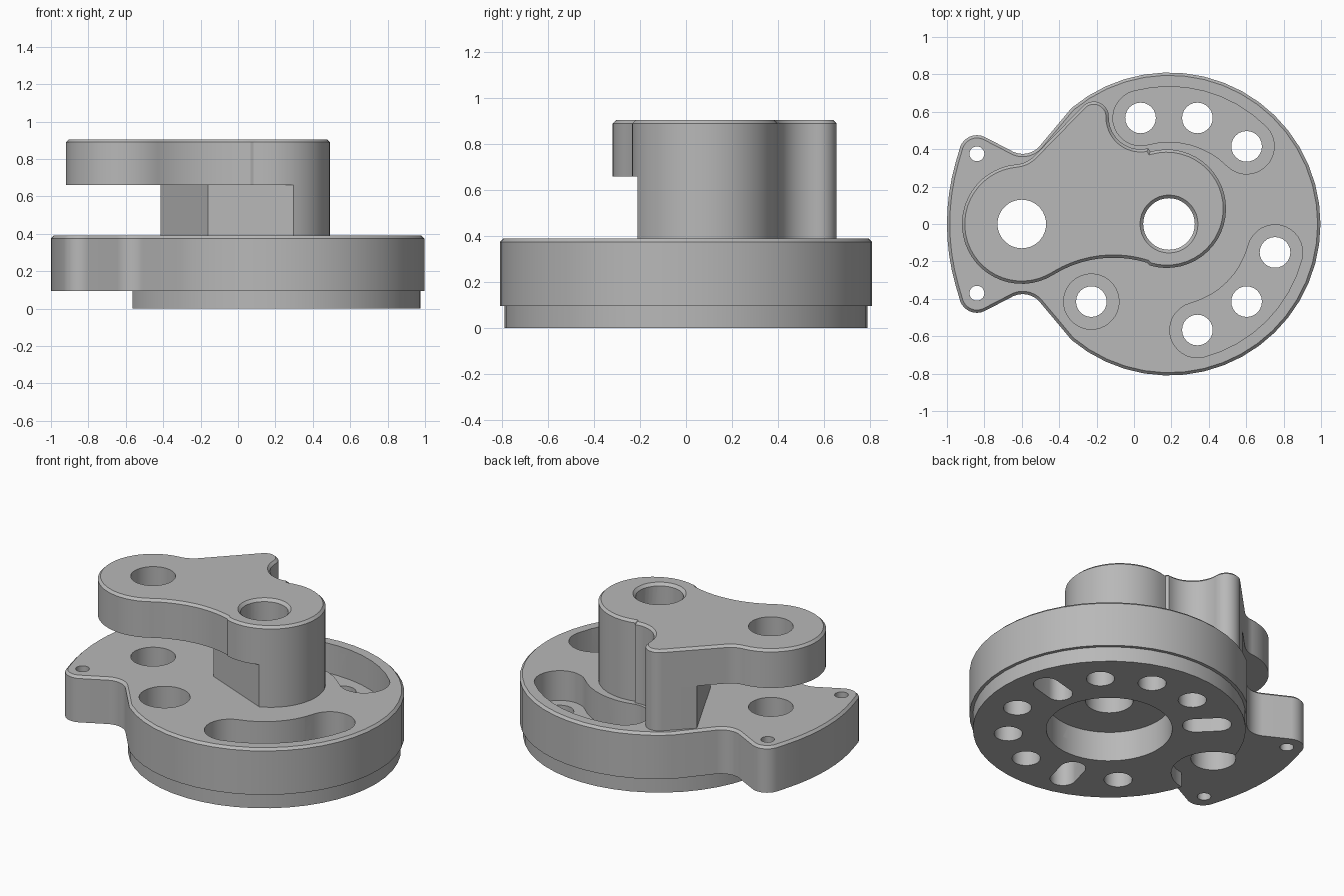
import bpy, bmesh, math
from mathutils import Matrix

if "Cube" in bpy.data.objects:
    bpy.data.objects.remove(bpy.data.objects["Cube"])

GREY = (0.48, 0.48, 0.48, 1)
metal = bpy.data.materials.new("machined grey")
metal.use_nodes = True
metal.diffuse_color = GREY
metal.node_tree.nodes["Principled BSDF"].inputs["Base Color"].default_value = GREY

CX = 0.187            # axis of the disc and the shaft bore
PIVOT = -0.6          # axis of the arm pivot
BOLT_R = 0.587        # bolt circle


def arc(cx, cy, r, a0, a1, step=7.5):
    n = max(2, round(abs(a1 - a0) / step))
    angles = [math.radians(a0 + (a1 - a0) * i / n) for i in range(n + 1)]
    return [(cx + r * math.cos(a), cy + r * math.sin(a)) for a in angles]


def circle(cx, cy, r, step=10):
    return arc(cx, cy, r, 0, 360, step)[:-1]


def polar(angle, r=BOLT_R):
    a = math.radians(angle)
    return CX + r * math.cos(a), r * math.sin(a)


def add_object(name, bm):
    bmesh.ops.recalc_face_normals(bm, faces=bm.faces)
    mesh = bpy.data.meshes.new(name)
    bm.to_mesh(mesh)
    bm.free()
    mesh.materials.append(metal)
    obj = bpy.data.objects.new(name, mesh)
    bpy.context.collection.objects.link(obj)
    return obj


def prism(name, outline, z0, z1, chamfer=0):
    bm = bmesh.new()
    face = bm.faces.new([bm.verts.new((x, y, z0)) for x, y in outline])
    made = bmesh.ops.extrude_face_region(bm, geom=[face])["geom"]
    tops = [v for v in made if isinstance(v, bmesh.types.BMVert)]
    for v in tops:
        v.co.z = z1
    if chamfer:
        rim = [e for e in bm.edges if all(v in tops for v in e.verts)]
        bmesh.ops.bevel(bm, geom=rim, offset=chamfer, offset_type='OFFSET',
                        segments=1, affect='EDGES', clamp_overlap=False)
    return add_object(name, bm)


def cut(cutter, *parts):
    cutter.hide_render = True
    for part in parts:
        mod = part.modifiers.new("cut", 'BOOLEAN')
        mod.operation = 'DIFFERENCE'
        mod.solver = 'EXACT'
        mod.object = cutter
        bpy.context.view_layer.objects.active = part
        bpy.ops.object.modifier_apply(modifier=mod.name)
    bpy.data.objects.remove(cutter)


# Base plate outline: round disc, concave neck, rounded ear; mirrored in y
half = (arc(CX, 0, 0.81, 0, 130)
        + arc(-0.595, 0.495, 0.12, 318, 245)
        + arc(-0.84, 0.38, 0.095, 65, 160, 12)
        + arc(CX, 0, 1.187, 160, 180, 4)[1:])
plate_outline = half + [(x, -y) for x, y in reversed(half[1:-1])]
base_plate = prism("base_plate", plate_outline, 0.095, 0.39, 0.015)

# Locating disc under the plate
locating_disc = prism("locating_disc", circle(CX, 0, 0.79, 7.5), 0, 0.095)

# Arm outline: pivot lobe, waist, shaft lobe, hollow, tip, neck
arm_outline = (arc(PIVOT, 0, 0.32, 95, 302)
               + arc(-0.11, -0.788, 0.608, 121, 73, 5)
               + arc(0.175, 0.082, 0.317, -107, 106)
               + arc(0.035, 0.57, 0.17, 284, 180)
               + arc(-0.215, 0.575, 0.08, 4, 135, 11)
               + arc(-0.641, 0.468, 0.15, -45, -83))
arm = prism("arm", arm_outline, 0.66, 0.905, 0.015)

# Column under the arm, cleared on the pivot side
column = prism("column", arm_outline, 0.39, 0.66)
clearance = [(-0.51, 0.67), (-0.16, -0.02), (0.535, -0.31),
             (0.5, -1), (-1.3, -1), (-1.3, 0.67)]
cut(prism("clearance_cutter", clearance, 0.3, 0.75), column)

# Shaft bore with a chamfered mouth and a wide recess below
cut(prism("bore_cutter", circle(CX, 0, 0.138), -0.1, 1), base_plate, column, arm)
bm = bmesh.new()
bmesh.ops.create_cone(bm, cap_ends=True, segments=36, radius1=0.135, radius2=0.175,
                      depth=0.04, matrix=Matrix.Translation((CX, 0, 0.905)))
cut(add_object("bore_chamfer_cutter", bm), arm)
cut(prism("recess_cutter", circle(CX, 0, 0.365, 7.5), -0.1, 0.19),
    locating_disc, base_plate)

# Pivot hole and the relief in the disc around it
cut(prism("pivot_cutter", circle(PIVOT, 0, 0.13), -0.1, 1), base_plate, arm)
cut(prism("relief_cutter", circle(PIVOT, 0, 0.245), -0.1, 0.2), locating_disc)

# Ear holes
for y in (-0.37, 0.375):
    cut(prism("ear_cutter", circle(-0.84, y, 0.04, 20), -0.1, 0.5), base_plate)

# Bolt holes
for angle in (45, 75, 105, 225, 285, 315, 345):
    cut(prism("bolt_cutter", circle(*polar(angle), 0.082, 15), -0.1, 0.5),
        locating_disc, base_plate)

# Kidney pockets and one round counterbore in the top of the plate
POCKET = 0.148
for a0, a1 in ((45, 105), (-75, -15)):
    kidney = (arc(CX, 0, BOLT_R + POCKET, a0, a1)
              + arc(*polar(a1), POCKET, a1, a1 + 180, 12)[1:-1]
              + arc(CX, 0, BOLT_R - POCKET, a1, a0)
              + arc(*polar(a0), POCKET, a0 - 180, a0, 12)[1:-1])
    cut(prism("pocket_cutter", kidney, 0.2, 0.5), base_plate)
cut(prism("counterbore_cutter", circle(*polar(225), POCKET), 0.2, 0.5), base_plate)

# Blind radial slots in the underside
for angle in (15, 135, 255):
    slot = (arc(*polar(angle, 0.635), 0.075, angle - 90, angle + 90, 15)
            + arc(*polar(angle, 0.5), 0.075, angle + 90, angle + 270, 15))
    cut(prism("slot_cutter", slot, -0.1, 0.17), locating_disc, base_plate)

# Smooth the curved walls, keep the machined edges crisp
bpy.ops.object.select_all(action='DESELECT')
for part in (base_plate, locating_disc, column, arm):
    part.select_set(True)
    bpy.context.view_layer.objects.active = part
bpy.ops.object.shade_smooth_by_angle(angle=math.radians(28))
